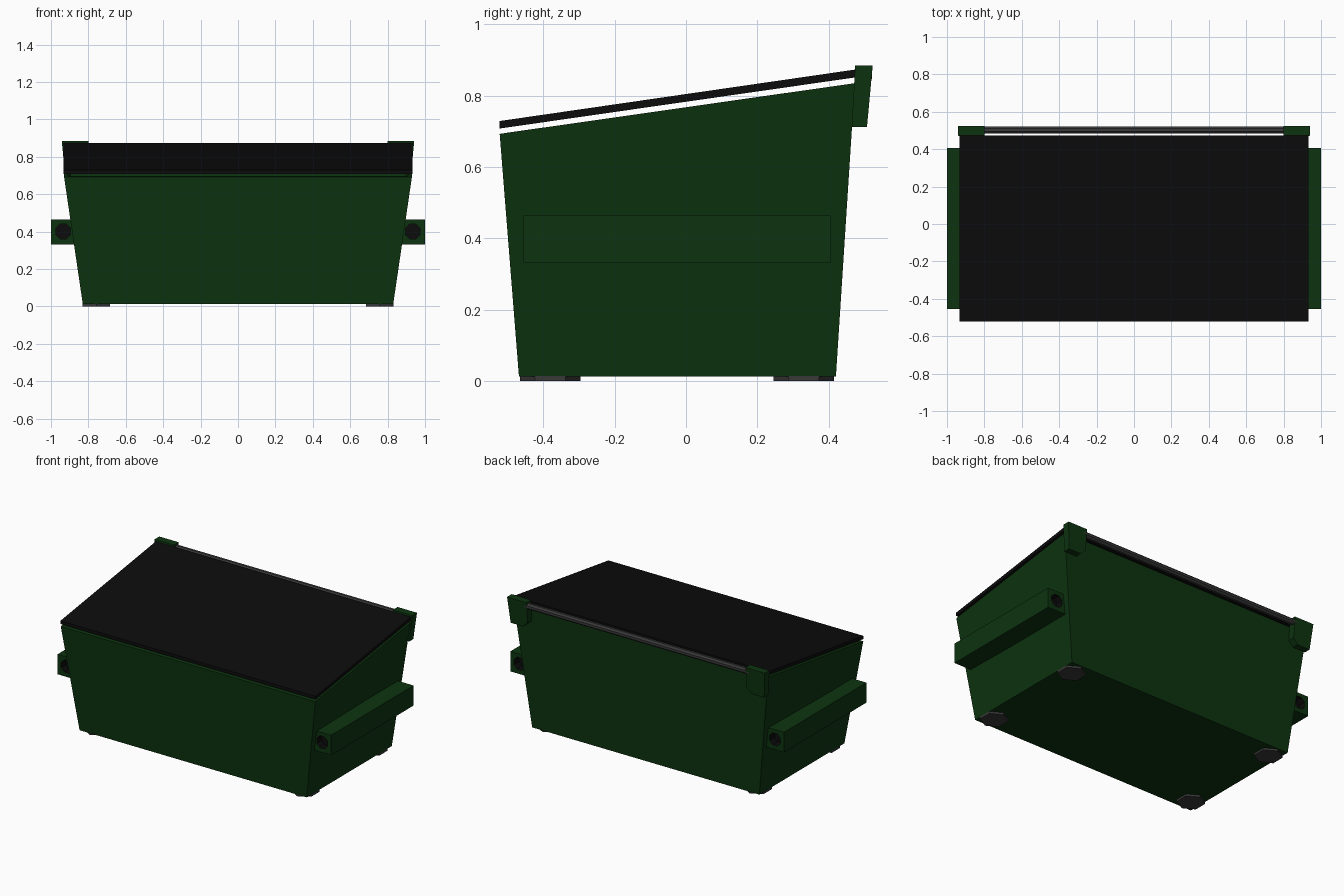
import bpy, bmesh, math

if "Cube" in bpy.data.objects:
    bpy.data.objects.remove(bpy.data.objects["Cube"])


def material(name, rgb):
    m = bpy.data.materials.new(name)
    m.diffuse_color = (*rgb, 1)
    m.use_nodes = True
    m.node_tree.nodes["Principled BSDF"].inputs["Base Color"].default_value = m.diffuse_color
    return m


GREEN = material("green paint", (0.004, 0.034, 0.005))
BLACK = material("black plastic", (0.0037, 0.0037, 0.0037))
GREY = material("dark grey metal", (0.042, 0.040, 0.041))


def skin(name, rings, mat):
    """Closed solid joining a chain of equal-length rings, capped at both ends."""
    bm = bmesh.new()
    loops = [[bm.verts.new(p) for p in ring] for ring in rings]
    n = len(loops[0])
    for a, b in zip(loops, loops[1:]):
        for i in range(n):
            j = (i + 1) % n
            bm.faces.new((a[i], a[j], b[j], b[i]))
    bm.faces.new(loops[0])
    bm.faces.new(loops[-1])
    bmesh.ops.recalc_face_normals(bm, faces=bm.faces[:])
    mesh = bpy.data.meshes.new(name)
    bm.to_mesh(mesh)
    bm.free()
    mesh.materials.append(mat)
    ob = bpy.data.objects.new(name, mesh)
    bpy.context.collection.objects.link(ob)
    return ob


def rect(x, y0, y1, z0, z1):
    """Rectangle centred on x, with its own height at front and back."""
    return [(-x, y0, z0), (x, y0, z0), (x, y1, z1), (-x, y1, z1)]


def polygon(r, sides, turn=0.0):
    return [(r * math.cos(turn + 2 * math.pi * i / sides),
             r * math.sin(turn + 2 * math.pi * i / sides)) for i in range(sides)]


# Flared, hollow container with a sloping rim
skin("container", [
    rect(0.83, -0.468, 0.42, 0.013, 0.013),
    rect(0.93, -0.522, 0.473, 0.693, 0.835),
    rect(0.91, -0.502, 0.453, 0.696, 0.832),
    rect(0.81, -0.448, 0.40, 0.033, 0.033),
], GREEN)

# Flat sloping lid held just above the rim
skin("lid", [
    rect(0.932, -0.522, 0.473, 0.708, 0.851),
    rect(0.932, -0.522, 0.473, 0.729, 0.873),
], BLACK)

# Hinge rod along the back edge
rod = polygon(0.02, 8, math.pi / 8)
skin("hinge_rod", [[(x, 0.502 + a, 0.855 + b) for a, b in rod]
                   for x in (-0.82, 0.82)], GREY)

for s, side in ((-1, "left"), (1, "right")):
    # Hinge bracket lying on the back corner
    outline = [(0.80, 0.884), (0.942, 0.884), (0.926, 0.712),
               (0.835, 0.712), (0.80, 0.745)]
    skin(side + "_hinge_bracket", [
        [(s * x, min(0.474, 0.418 + z * 0.065), z) for x, z in outline],
        [(s * x, 0.507 + (z - 0.712) * 0.093, z) for x, z in outline],
    ], GREEN)

    # Fork pocket along the side
    y0, y1, z0, z1 = -0.455, 0.405, 0.332, 0.464
    pocket = skin(side + "_fork_pocket", [
        [(s * x, y, z) for x, z in ((0.86, z0), (1, z0), (1, z1), (0.86, z1))]
        for y in (y0, y1)], GREEN)
    pocket.data.materials.append(BLACK)

    # Rounded dark openings sunk into both pocket ends
    hole = polygon(0.043, 8, math.pi / 8)
    for a, b in ((y0 - 0.02, y0 + 0.05), (y1 - 0.05, y1 + 0.02)):
        cutter = skin("cutter", [[(s * (0.934 + u), y, 0.4 + v) for u, v in hole]
                                 for y in (a, b)], BLACK)
        cutter.hide_render = True
        mod = pocket.modifiers.new("opening", "BOOLEAN")
        mod.operation = "DIFFERENCE"
        mod.solver = "EXACT"
        mod.material_mode = "TRANSFER"
        mod.object = cutter
        bpy.context.view_layer.objects.active = pocket
        bpy.ops.object.modifier_apply(modifier=mod.name)
        bpy.data.objects.remove(cutter)

    # Hexagonal foot pads
    for y, end in ((-0.38, "front"), (0.33, "back")):
        pad = polygon(0.085, 6, math.pi / 2)
        skin(f"{end}_{side}_foot", [[(s * 0.757 + a, y + b, z) for a, b in pad]
                                    for z in (0.0, 0.014)], GREY)
